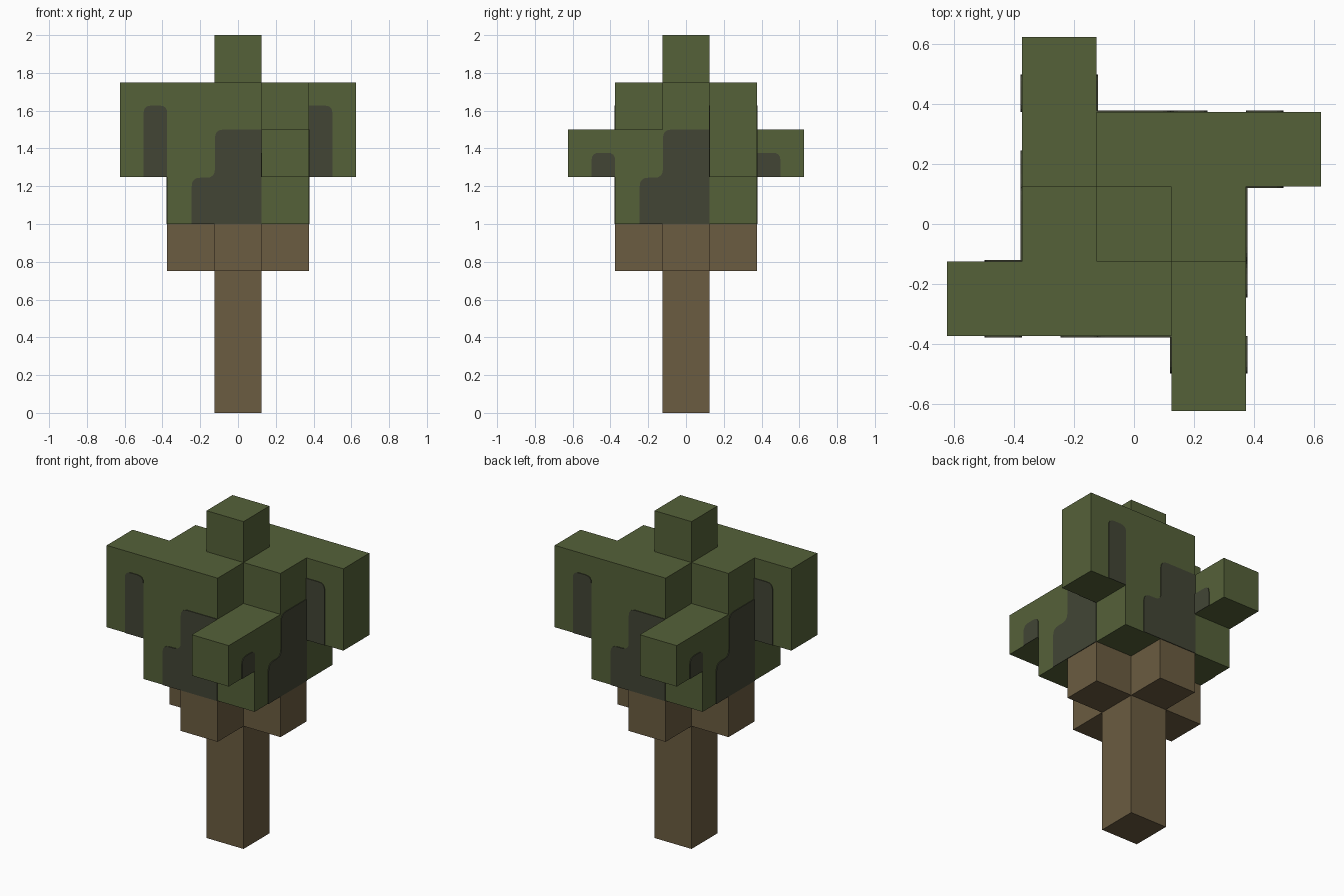
import bpy, bmesh, math
from mathutils import Vector, Matrix

if "Cube" in bpy.data.objects:
    bpy.data.objects.remove(bpy.data.objects["Cube"])

CELL = 0.25      # edge of one block
PLATE = 0.004    # thickness of the painted patches


def material(name, rgb):
    m = bpy.data.materials.new(name)
    m.diffuse_color = (*rgb, 1.0)
    m.use_nodes = True
    m.node_tree.nodes["Principled BSDF"].inputs["Base Color"].default_value = m.diffuse_color
    return m


green = material("leaf green", (0.0908, 0.1195, 0.0409))
dark = material("dark moss", (0.0545, 0.0595, 0.0356))
brown = material("bark brown", (0.147, 0.107, 0.0529))


def finish(name, bm, mat):
    mesh = bpy.data.meshes.new(name)
    bm.to_mesh(mesh)
    bm.free()
    mesh.materials.append(mat)
    obj = bpy.data.objects.new(name, mesh)
    bpy.context.collection.objects.link(obj)
    return obj


def block_shape(name, cells, mat):
    """Outer shell of a set of unit cells, merged into large flat faces."""
    bm = bmesh.new()
    for c in cells:
        centre = Vector((c[0], c[1], c[2] + 0.5))
        for axis in range(3):
            for sign in (-1, 1):
                n = Vector((0, 0, 0))
                n[axis] = sign
                if tuple(int(c[i] + n[i]) for i in range(3)) in cells:
                    continue
                u = Vector((0, 0, 0))
                u[(axis + 1) % 3] = 0.5
                v = n.cross(u)
                mid = centre + n * 0.5
                corners = (mid - u - v, mid + u - v, mid + u + v, mid - u + v)
                bm.faces.new([bm.verts.new(p * CELL) for p in corners])
    bmesh.ops.remove_doubles(bm, verts=bm.verts[:], dist=1e-4)
    bmesh.ops.dissolve_limit(bm, angle_limit=0.01, verts=bm.verts[:], edges=bm.edges[:])
    bmesh.ops.recalc_face_normals(bm, faces=bm.faces[:])
    return finish(name, bm, mat)


def rounded(points):
    """Outline of (u, z, radius) corners with the corners curved."""
    out = []
    for i, (u, z, r) in enumerate(points):
        p = Vector((u, z))
        if r == 0:
            out.append(p)
            continue
        a = p + (Vector(points[i - 1][:2]) - p).normalized() * r
        b = p + (Vector(points[(i + 1) % len(points)][:2]) - p).normalized() * r
        for k in range(5):
            t = k / 4
            out.append(a * (1 - t) ** 2 + p * 2 * t * (1 - t) + b * t ** 2)
    return out


def patch(name, points, y, turn):
    """Thin plate on the wall at depth y facing -y, turned by quarter turns."""
    outline = rounded(points)
    bm = bmesh.new()
    face = bm.faces.new([bm.verts.new((p.x, y - PLATE, p.y)) for p in outline])
    ext = bmesh.ops.extrude_face_region(bm, geom=[face], use_keep_orig=True)
    moved = [g for g in ext["geom"] if isinstance(g, bmesh.types.BMVert)]
    bmesh.ops.translate(bm, verts=moved, vec=(0, PLATE, 0))
    bmesh.ops.recalc_face_normals(bm, faces=bm.faces[:])
    bm.transform(Matrix.Rotation(turn * math.pi / 2, 4, "Z"))
    finish(name, bm, dark)


# Trunk with four short branches in a plus shape
trunk = {(0, 0, z) for z in range(4)}
trunk |= {(1, 0, 3), (-1, 0, 3), (0, 1, 3), (0, -1, 3)}
block_shape("trunk", trunk, brown)

# Foliage: two full layers, a notched upper layer, a crown block and four arms
leaves = {(x, y, z) for x in (-1, 0, 1) for y in (-1, 0, 1) for z in (4, 5, 6)}
leaves -= {(1, -1, 6), (-1, 1, 6)}
leaves.add((0, 0, 7))
for s in (1, -1):
    leaves |= {(2 * s, s, 5), (2 * s, s, 6), (s, -2 * s, 5)}
block_shape("foliage", leaves, green)

# Dark stepped patch on each side of the foliage
step = [(-0.245, 1.0, 0), (0.125, 1.0, 0), (0.125, 1.5, 0),
        (-0.122, 1.5, 0.045), (-0.122, 1.245, 0.045), (-0.245, 1.245, 0.045)]
for turn in range(4):
    patch("body_patch", step, -0.375, turn)
    # Narrow patches on both walls of each arm: tall arms and short arms alternate
    top = 1.627 if turn % 2 == 0 else 1.377
    patch("arm_outer_patch", [(-0.5, 1.25, 0), (-0.375, 1.25, 0),
                              (-0.375, top, 0.04), (-0.5, top, 0.04)], -0.375, turn)
    patch("arm_inner_patch", [(0.375, 1.25, 0), (0.5, 1.25, 0),
                              (0.5, top, 0.04), (0.375, top, 0)], 0.125, turn)
